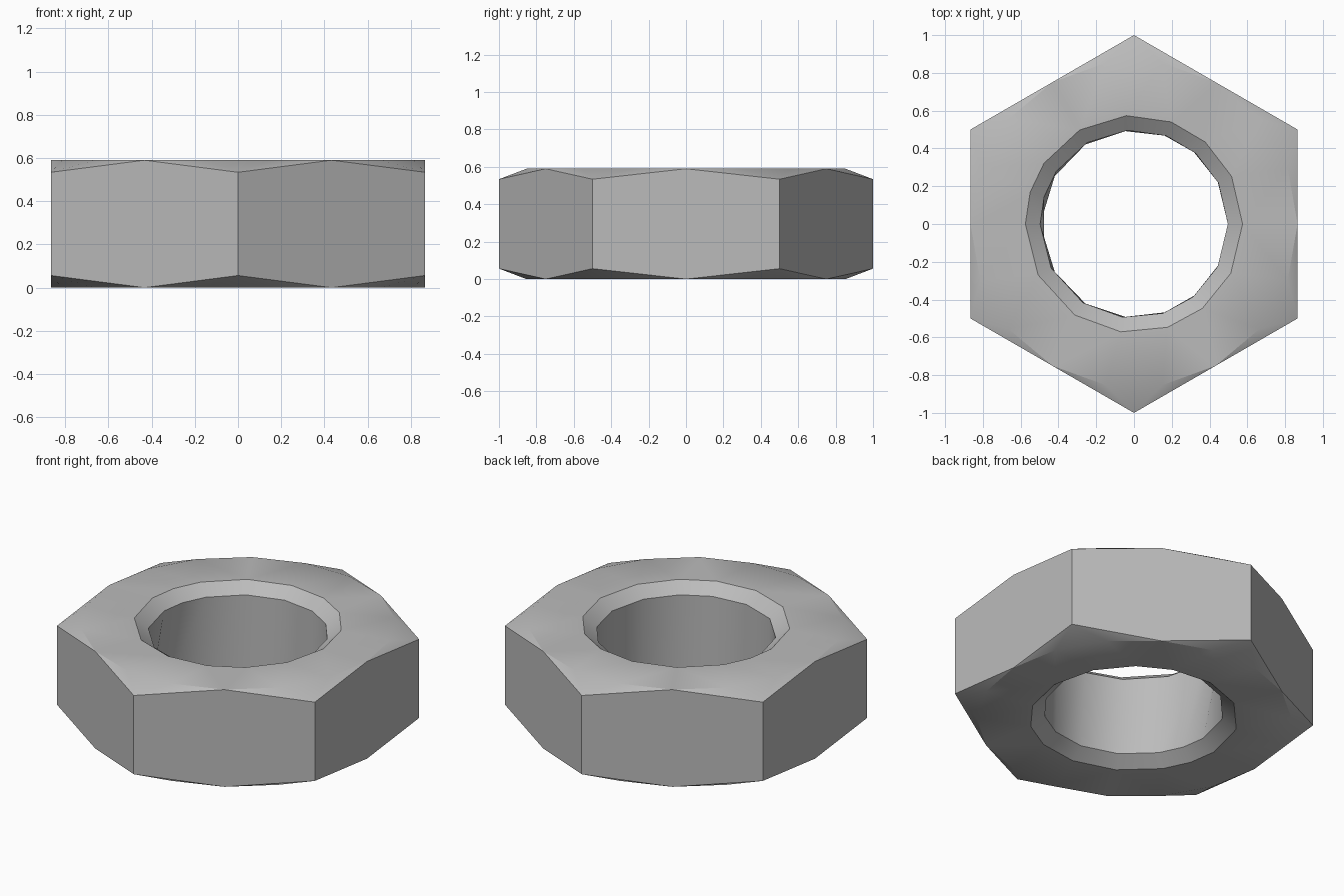
import bpy, bmesh
from math import radians, sin, cos, sqrt

if "Cube" in bpy.data.objects:
    bpy.data.objects.remove(bpy.data.objects["Cube"], do_unlink=True)

HEIGHT = 0.59
BEVEL = 0.056          # height lost at the corners
SINK = 0.058           # depth of the countersink
FLAT_R = sqrt(3) / 2   # distance from the axis to a flat side
# Slightly uneven facets of the bore
BORE = [0, 26, 49, 70, 94, 120, 146, 163, 180, 208, 237, 263, 288, 309, 333]

steel = bpy.data.materials.new("grey steel")
steel.use_nodes = True
colour = (0.5, 0.5, 0.5, 1)
steel.diffuse_color = colour
steel.node_tree.nodes["Principled BSDF"].inputs["Base Color"].default_value = colour

bm = bmesh.new()


def ring(radius, z, angles):
    return [bm.verts.new((radius * cos(radians(a)), radius * sin(radians(a)), z))
            for a in angles]


def bridge(a, b):
    n = len(a)
    for i in range(n):
        j = (i + 1) % n
        bm.faces.new((a[i], a[j], b[j], b[i]))


def loop_edges(loop):
    return [bm.edges.get((loop[i - 1], loop[i])) for i in range(len(loop))]


def make_end(z, inward, angles):
    """One flat end with corner chamfers and a countersink."""
    rim = ring(FLAT_R, z, range(0, 360, 20))
    corners = ring(1, z + inward * BEVEL, range(30, 360, 60))
    for k, corner in enumerate(corners):
        for s in range(3):
            i = 3 * k + s
            bm.faces.new((corner, rim[i], rim[(i + 1) % 18]))
    mouth = ring(0.575, z, angles)
    throat = ring(0.497, z + inward * SINK, angles)
    bridge(mouth, throat)
    bmesh.ops.triangle_fill(bm, use_beauty=True, normal=(0, 0, -inward),
                            edges=loop_edges(rim) + loop_edges(mouth))
    return rim[::3], corners, throat


# The lower end is the upper one turned over
mirrored = [(360 - a) % 360 for a in BORE]
top_mid, top_corner, top_throat = make_end(HEIGHT, -1, BORE)
low_mid, low_corner, low_throat = make_end(0, 1, sorted(mirrored))

# Bore wall
bridge(top_throat, low_throat)

# Six flat sides, each rising to a point at its middle
for k in range(6):
    bm.faces.new((low_corner[k - 1], low_mid[k], low_corner[k],
                  top_corner[k], top_mid[k], top_corner[k - 1]))

bmesh.ops.recalc_face_normals(bm, faces=bm.faces[:])
mesh = bpy.data.meshes.new("hex_nut")
bm.to_mesh(mesh)
bm.free()
mesh.materials.append(steel)

nut = bpy.data.objects.new("hex_nut", mesh)
bpy.context.collection.objects.link(nut)
bpy.ops.object.select_all(action="DESELECT")
nut.select_set(True)
bpy.context.view_layer.objects.active = nut
bpy.ops.object.shade_smooth_by_angle(angle=radians(30))
